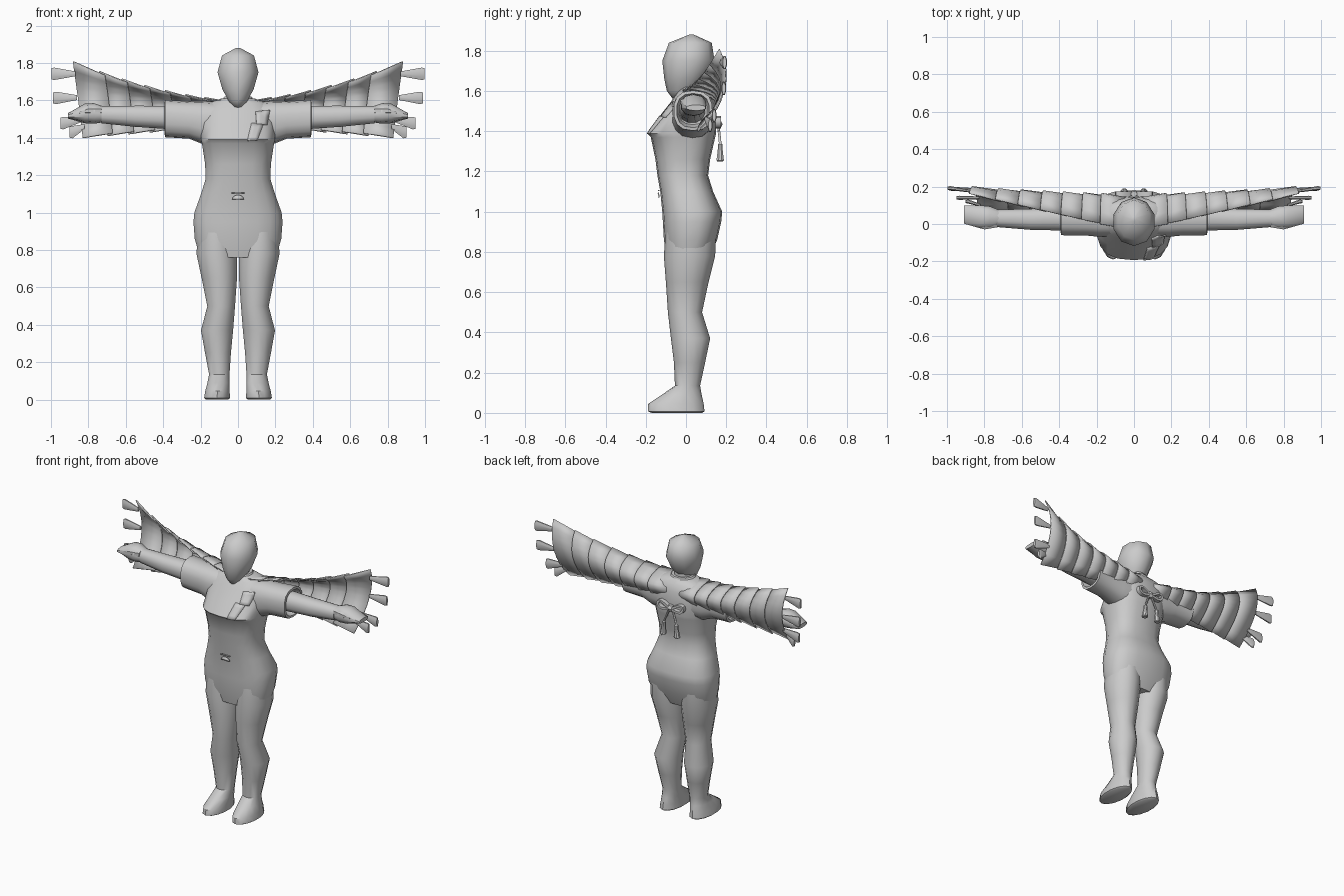
import bpy, bmesh, math
from mathutils import Vector
from mathutils.bvhtree import BVHTree

grey = bpy.data.materials.new("plain_grey")
grey.diffuse_color = (0.6, 0.6, 0.6, 1)


def finish(name, bm, mirror=False, thick=0, angle=40):
    """Turn a bmesh into a named, smoothed object, optionally mirrored in x."""
    bmesh.ops.recalc_face_normals(bm, faces=bm.faces)
    me = bpy.data.meshes.new(name)
    bm.to_mesh(me)
    bm.free()
    me.materials.append(grey)
    ob = bpy.data.objects.new(name, me)
    bpy.context.collection.objects.link(ob)
    bpy.ops.object.select_all(action='DESELECT')
    ob.select_set(True)
    bpy.context.view_layer.objects.active = ob
    bpy.ops.object.shade_smooth_by_angle(angle=math.radians(angle))
    if thick:
        ob.modifiers.new("Thickness", 'SOLIDIFY').thickness = thick
    if mirror:
        ob.modifiers.new("Mirror", 'MIRROR').use_axis[0] = True
    return ob


def loft(name, rings, axis='z', n=14, power=2.0, mirror=False, angle=40):
    """Skin rings given as (position on axis, centre a, centre b, radius a, radius b)."""
    bm = bmesh.new()
    loops = []
    for s, ca, cb, ra, rb in rings:
        loop = []
        for i in range(n):
            t = 2 * math.pi * (i + 0.5) / n
            c, d = math.cos(t), math.sin(t)
            a = ca + ra * math.copysign(abs(c) ** (2 / power), c)
            b = cb + rb * math.copysign(abs(d) ** (2 / power), d)
            loop.append(bm.verts.new((s, a, b) if axis == 'x' else (a, b, s)))
        loops.append(loop)
    for p, q in zip(loops, loops[1:]):
        for i in range(n):
            j = (i + 1) % n
            bm.faces.new((p[i], p[j], q[j], q[i]))
    bm.faces.new(loops[0])
    bm.faces.new(loops[-1])
    return finish(name, bm, mirror, angle=angle)


def upright(rows):
    """Rows of (z, centre x, half width, front y, back y) as vertical loft rings."""
    return [(z, cx, (f + b) / 2, w, (b - f) / 2) for z, cx, w, f, b in rows]


# Torso, from hips to shoulders
torso = loft("torso", upright([
    (0.76, 0, 0.205, -0.09, 0.11), (0.86, 0, 0.234, -0.11, 0.155),
    (0.95, 0, 0.241, -0.115, 0.175), (1.0, 0, 0.236, -0.118, 0.18),
    (1.1, 0, 0.2, -0.128, 0.135), (1.18, 0, 0.175, -0.142, 0.11),
    (1.26, 0, 0.178, -0.152, 0.12), (1.37, 0, 0.195, -0.175, 0.145),
    (1.39, 0, 0.2, -0.193, 0.15), (1.47, 0, 0.2, -0.135, 0.15),
    (1.54, 0, 0.195, -0.08, 0.145), (1.585, 0, 0.16, -0.05, 0.125),
    (1.61, 0, 0.09, -0.03, 0.1)]), n=18, power=2.6)

# Legs and feet
loft("legs", upright([
    (0.92, 0.115, 0.1, -0.1, 0.15), (0.78, 0.113, 0.112, -0.11, 0.145),
    (0.65, 0.1, 0.097, -0.1, 0.112), (0.5, 0.09, 0.076, -0.09, 0.08),
    (0.37, 0.112, 0.088, -0.075, 0.12), (0.25, 0.107, 0.071, -0.06, 0.095),
    (0.135, 0.1, 0.056, -0.055, 0.07), (0.09, 0.104, 0.061, -0.12, 0.078),
    (0.045, 0.11, 0.067, -0.188, 0.088), (0.008, 0.112, 0.071, -0.19, 0.092),
    (0.0, 0.112, 0.06, -0.17, 0.08)]), mirror=True)

# Head, neck and collar
loft("head", upright([
    (1.56, 0, 0.025, -0.065, 0.0), (1.6, 0, 0.055, -0.095, 0.055),
    (1.66, 0, 0.088, -0.108, 0.1), (1.75, 0, 0.115, -0.118, 0.142),
    (1.84, 0, 0.09, -0.085, 0.128), (1.88, 0, 0.012, 0.015, 0.04)]), n=10, angle=60)
loft("neck", upright([(1.54, 0, 0.065, -0.04, 0.09), (1.68, 0, 0.055, -0.03, 0.08)]), n=10)
loft("collar", upright([(1.57, 0, 0.12, -0.06, 0.125), (1.605, 0, 0.085, -0.045, 0.105),
                        (1.62, 0, 0.075, -0.04, 0.1)]), n=12)

# Short sleeves with an open cuff, arms and hands
loft("sleeves", [(0.1, 0.03, 1.475, 0.1, 0.115), (0.19, 0.03, 1.482, 0.1, 0.115),
                 (0.26, 0.03, 1.495, 0.093, 0.1), (0.39, 0.035, 1.503, 0.097, 0.1),
                 (0.392, 0.035, 1.503, 0.082, 0.085), (0.34, 0.035, 1.503, 0.07, 0.07)],
     'x', power=2.5, mirror=True)
loft("arms", [(0.32, 0.03, 1.507, 0.068, 0.066), (0.55, 0.025, 1.515, 0.058, 0.058),
              (0.73, 0.03, 1.523, 0.048, 0.047)], 'x', 12, 2.3, True)
loft("hands", [(0.71, 0.03, 1.525, 0.042, 0.04), (0.77, 0.035, 1.53, 0.062, 0.055),
               (0.82, 0.038, 1.53, 0.064, 0.052), (0.91, 0.05, 1.517, 0.05, 0.014)],
     'x', 10, 2.3, True)
loft("thumbs", [(0.73, 0.0, 1.545, 0.02, 0.02), (0.8, -0.015, 1.545, 0.016, 0.018),
                (0.85, -0.01, 1.535, 0.006, 0.008)], 'x', 6, 2, True)


# Wing: overlapping curved plates, C-shaped in section and open to the front
def wing_point(x, u, lift):
    t = x / 0.88
    top = Vector((-0.04 + 0.205 * t, 1.6 + 0.205 * t ** 1.7))
    mid = Vector((0.13 + 0.06 * t ** 0.5, 1.55 + 0.055 * t))
    low = Vector((0.1 - 0.04 * t, 1.47 - 0.068 * t))
    ctrl = 2 * mid - (top + low) / 2
    p = top * (1 - u) ** 2 + ctrl * 2 * u * (1 - u) + low * u * u
    out = p - Vector((0.03, 1.53))
    p += out.normalized() * lift
    return (x - 0.05 * t * u, p.x, p.y)


edges = [0.07, 0.18, 0.28, 0.39, 0.5, 0.62, 0.74, 0.88]
for k, (a, b) in enumerate(zip(edges, edges[1:])):
    bm = bmesh.new()
    rows = []
    for x, lift in ((max(a - 0.03, 0.05), -0.008), (b, 0.005)):
        rows.append([bm.verts.new(wing_point(x, i / 8, lift)) for i in range(9)])
    for i in range(8):
        bm.faces.new((rows[0][i], rows[0][i + 1], rows[1][i + 1], rows[1][i]))
    finish("wing_plate_%d" % (k + 1), bm, True, 0.007)

# Flared tabs hanging off the wing tips
tabs = [(0.87, 0.175, 1.742, 0.998, 0.192, 1.742), (0.86, 0.185, 1.615, 0.988, 0.188, 1.613),
        (0.83, 0.14, 1.5, 0.95, 0.14, 1.478), (0.82, 0.1, 1.46, 0.9, 0.12, 1.43)]
for k, (x0, y0, z0, x1, y1, z1) in enumerate(tabs):
    loft("wing_tab_%d" % (k + 1), [(x0, y0, z0, 0.008, 0.014), (x1 - 0.015, y1, z1, 0.012, 0.036),
                                   (x1, y1, z1, 0.009, 0.032)], 'x', 8, 2, True)

# Bow on the back: knot, loops and tassels
loft("bow_knot", [(1.415, 0, 0.16, 0.016, 0.014), (1.435, 0, 0.163, 0.022, 0.02),
                  (1.455, 0, 0.16, 0.016, 0.014)], n=8)
bm = bmesh.new()
ring = []
for i in range(12):
    t = 2 * math.pi * i / 12
    ex, ez = math.cos(t), math.sin(t)
    c = Vector((0.052 + 0.042 * ex, 0.16, 1.442 + (0.02 + 0.012 * ex) * ez + 0.008 * ex))
    o = Vector((ex, 0, ez)) * 0.008
    w = Vector((0, 0.014, 0))
    ring.append([bm.verts.new(c + v) for v in (o + w, o - w, -o - w, -o + w)])
for i in range(12):
    for j in range(4):
        p, q = ring[i], ring[(i + 1) % 12]
        bm.faces.new((p[j], p[(j + 1) % 4], q[(j + 1) % 4], q[j]))
finish("bow_loops", bm, True)
loft("bow_tassels", [(1.435, 0.008, 0.16, 0.007, 0.007), (1.34, 0.045, 0.17, 0.007, 0.007),
                     (1.335, 0.046, 0.17, 0.013, 0.013), (1.31, 0.048, 0.17, 0.013, 0.013),
                     (1.255, 0.052, 0.17, 0.022, 0.02), (1.25, 0.052, 0.17, 0.016, 0.015)],
     n=8, mirror=True)

# Chest badge: two slanted thin plates laid on the torso
tree = BVHTree.FromPolygons([v.co.copy() for v in torso.data.vertices],
                            [tuple(p.vertices) for p in torso.data.polygons])


def on_front(x, z, gap):
    hit = tree.ray_cast(Vector((x, -1, z)), Vector((0, 1, 0)))[0]
    return Vector((x, min(hit.y if hit else -0.06, -0.06) - gap, z))


bm = bmesh.new()
for quad in (((0.095, 1.54), (0.172, 1.55), (0.157, 1.47), (0.1, 1.475)),
             ((0.072, 1.48), (0.137, 1.475), (0.105, 1.39), (0.05, 1.388))):
    a, b, c, d = (Vector(p) for p in quad)
    grid = []
    for i in range(5):
        l, r = a.lerp(d, i / 4), b.lerp(c, i / 4)
        grid.append([bm.verts.new(on_front(*l.lerp(r, j / 3), 0.008)) for j in range(4)])
    for i in range(4):
        for j in range(3):
            bm.faces.new((grid[i][j], grid[i][j + 1], grid[i + 1][j + 1], grid[i + 1][j]))
finish("chest_badge", bm, thick=0.008)

# Belly ornament: small half disc and a thin bar above it
bm = bmesh.new()
arc = [(0.032 * math.cos(math.pi * i / 6), 1.07 + 0.025 * math.sin(math.pi * i / 6)) for i in range(7)]
bm.faces.new([bm.verts.new(on_front(x, z, 0.008)) for x, z in arc])
bm.faces.new([bm.verts.new(on_front(x, z, 0.006)) for x, z in
              ((-0.035, 1.103), (0.035, 1.103), (0.035, 1.108), (-0.035, 1.108))])
finish("belly_ornament", bm, thick=0.006)
